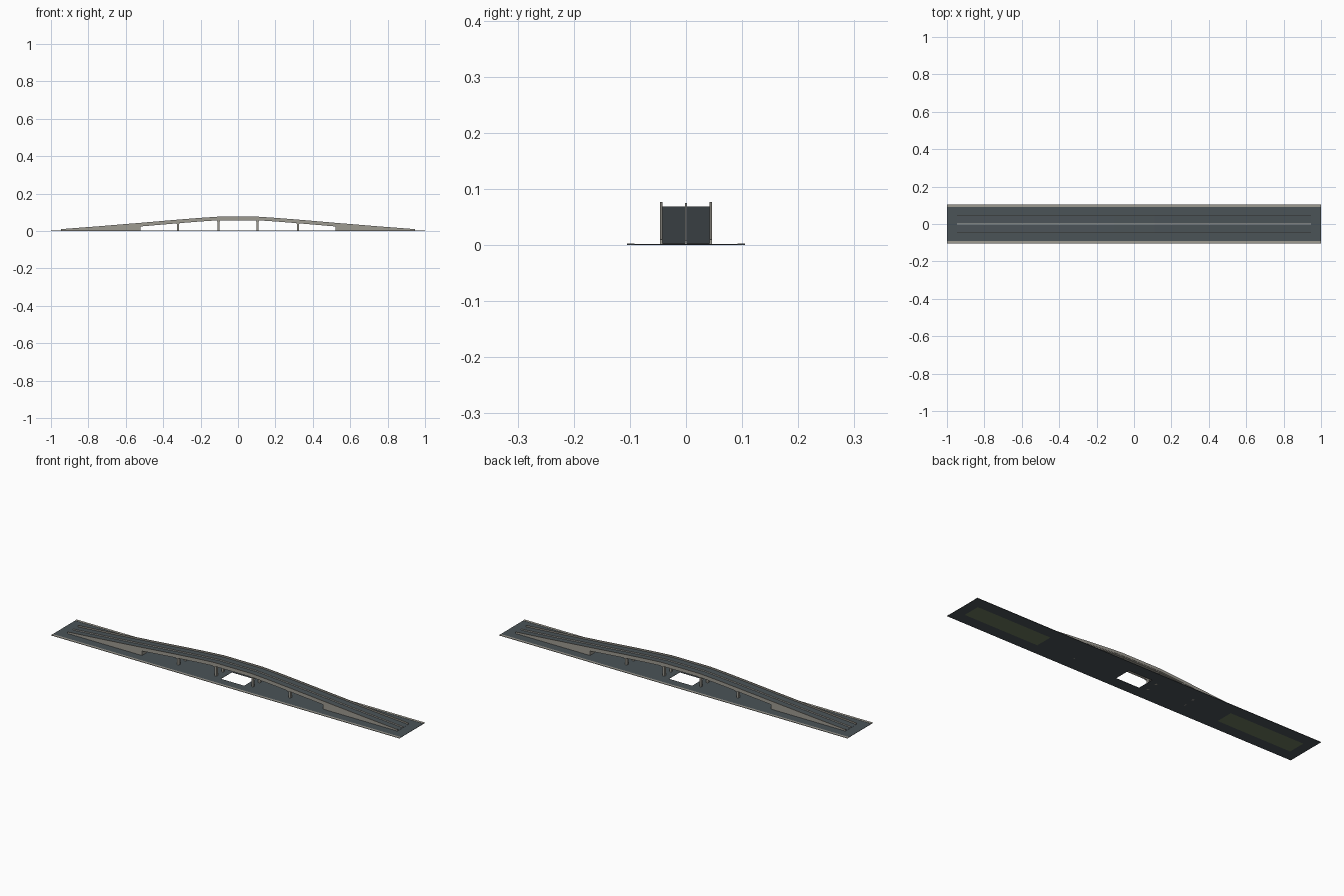
import bpy, bmesh

cube = bpy.data.objects.get("Cube")
if cube:
    bpy.data.objects.remove(cube, do_unlink=True)


def material(name, rgb):
    m = bpy.data.materials.new(name)
    m.use_nodes = True
    m.diffuse_color = (*rgb, 1)
    m.node_tree.nodes["Principled BSDF"].inputs["Base Color"].default_value = (*rgb, 1)
    return m


ASPHALT = material("asphalt", (0.07, 0.087, 0.097))
CONCRETE = material("concrete", (0.34, 0.325, 0.285))
SOIL = material("green soil", (0.15, 0.19, 0.11))
PALE = material("pale concrete", (0.45, 0.45, 0.42))

RAMP_END, ABUTMENT, HALF_DECK = 0.947, 0.525, 0.045
PROFILE = [(0.0, 0.069), (0.11, 0.069), (0.2, 0.063), (0.32, 0.0535),
           (ABUTMENT, 0.036), (0.75, 0.0175), (RAMP_END, 0.0025)]
STATIONS = [(-x, z) for x, z in reversed(PROFILE[1:])] + PROFILE


def finish(name, bm, mats):
    bmesh.ops.recalc_face_normals(bm, faces=bm.faces)
    mesh = bpy.data.meshes.new(name)
    bm.to_mesh(mesh)
    bm.free()
    for m in mats:
        mesh.materials.append(m)
    ob = bpy.data.objects.new(name, mesh)
    bpy.context.collection.objects.link(ob)
    return ob


def sweep(name, stations, y0, y1, low, high, mats, rule=None):
    """Rectangular section following the road profile along x."""
    bm = bmesh.new()
    rings = []
    for x, z in stations:
        a, b = low(z), high(z)
        rings.append([bm.verts.new((x, y, h))
                      for y, h in ((y0, a), (y1, a), (y1, b), (y0, b))])
    for r, s in zip(rings, rings[1:]):
        for i in range(4):
            j = (i + 1) % 4
            bm.faces.new((r[i], r[j], s[j], s[i]))
    bm.faces.new(rings[0])
    bm.faces.new(rings[-1])
    bmesh.ops.recalc_face_normals(bm, faces=bm.faces)
    if rule:
        for f in bm.faces:
            f.material_index = rule(f.normal)
    return finish(name, bm, mats)


def box(name, x0, x1, y0, y1, z0, z1, mat):
    return sweep(name, [(x0, 0), (x1, 0)], y0, y1, lambda z: z0, lambda z: z1, [mat])


# Ground road plate with openings under the middle span and the ramps
xs = [-1, -RAMP_END, -ABUTMENT, -0.067, 0.067, ABUTMENT, RAMP_END, 1]
ys = [-0.105, -HALF_DECK, HALF_DECK, 0.105]
bm = bmesh.new()
grid = [[bm.verts.new((x, y, 0)) for y in ys] for x in xs]
for i in range(len(xs) - 1):
    for j in range(len(ys) - 1):
        if j == 1 and i in (1, 3, 5):
            continue
        bm.faces.new((grid[i][j], grid[i + 1][j], grid[i + 1][j + 1], grid[i][j + 1]))
plate = finish("ground_road", bm, [ASPHALT])
for poly in plate.data.polygons:
    if poly.normal.z < 0:
        plate.data.flip_normals()
        break
solid = plate.modifiers.new("thickness", "SOLIDIFY")
solid.thickness = 0.0015
solid.offset = 1
for v in plate.data.vertices:
    v.co.z = 0.0
solid.offset = 1

# Deck: asphalt on top, concrete on the sides and underside
sweep("bridge_deck", STATIONS, -HALF_DECK, HALF_DECK,
      lambda z: max(z - 0.012, 0.0005), lambda z: z,
      [CONCRETE, ASPHALT], lambda n: 1 if n.z > 0.5 else 0)

# Central barrier
sweep("median_barrier", STATIONS, -0.002, 0.002,
      lambda z: z - 0.001, lambda z: z + 0.006, [PALE])

for side, s in (("front", -1), ("back", 1)):
    # Parapet along each deck edge
    y0, y1 = sorted((s * 0.042, s * 0.0465))
    sweep(side + "_parapet", STATIONS, y0, y1,
          lambda z: max(z - 0.007, 0.001), lambda z: z + 0.0075, [CONCRETE])
    # Pavement strip along each road edge
    y0, y1 = sorted((s * 0.092, s * 0.105))
    box(side + "_pavement", -1, 1, y0, y1, 0.0005, 0.0025, CONCRETE)

for side, s in (("right", -1), ("left", 1)):
    # Embankment filling each ramp
    ramp = sorted((s * x, z) for x, z in PROFILE if x >= ABUTMENT)
    sweep(side + "_embankment", ramp, -0.0455, 0.0455,
          lambda z: 0, lambda z: z - 0.001,
          [CONCRETE, SOIL], lambda n: 1 if n.z < -0.5 else 0)
    # Piers: paired columns under a cap beam
    for label, x, top in (("inner", 0.105, 0.058), ("outer", 0.32, 0.0425)):
        c = s * x
        box(f"{side}_{label}_pier_cap", c - 0.008, c + 0.008, -0.042, 0.042,
            top - 0.006, top, CONCRETE)
        for end, y in (("front", -0.028), ("back", 0.028)):
            box(f"{side}_{label}_{end}_column", c - 0.005, c + 0.005,
                y - 0.006, y + 0.006, 0, top - 0.005, CONCRETE)
    # Abutment wall closing the ramp
    c = s * ABUTMENT
    box(side + "_abutment", c - 0.005, c + 0.005, -0.044, 0.044, 0.0005, 0.027, CONCRETE)
